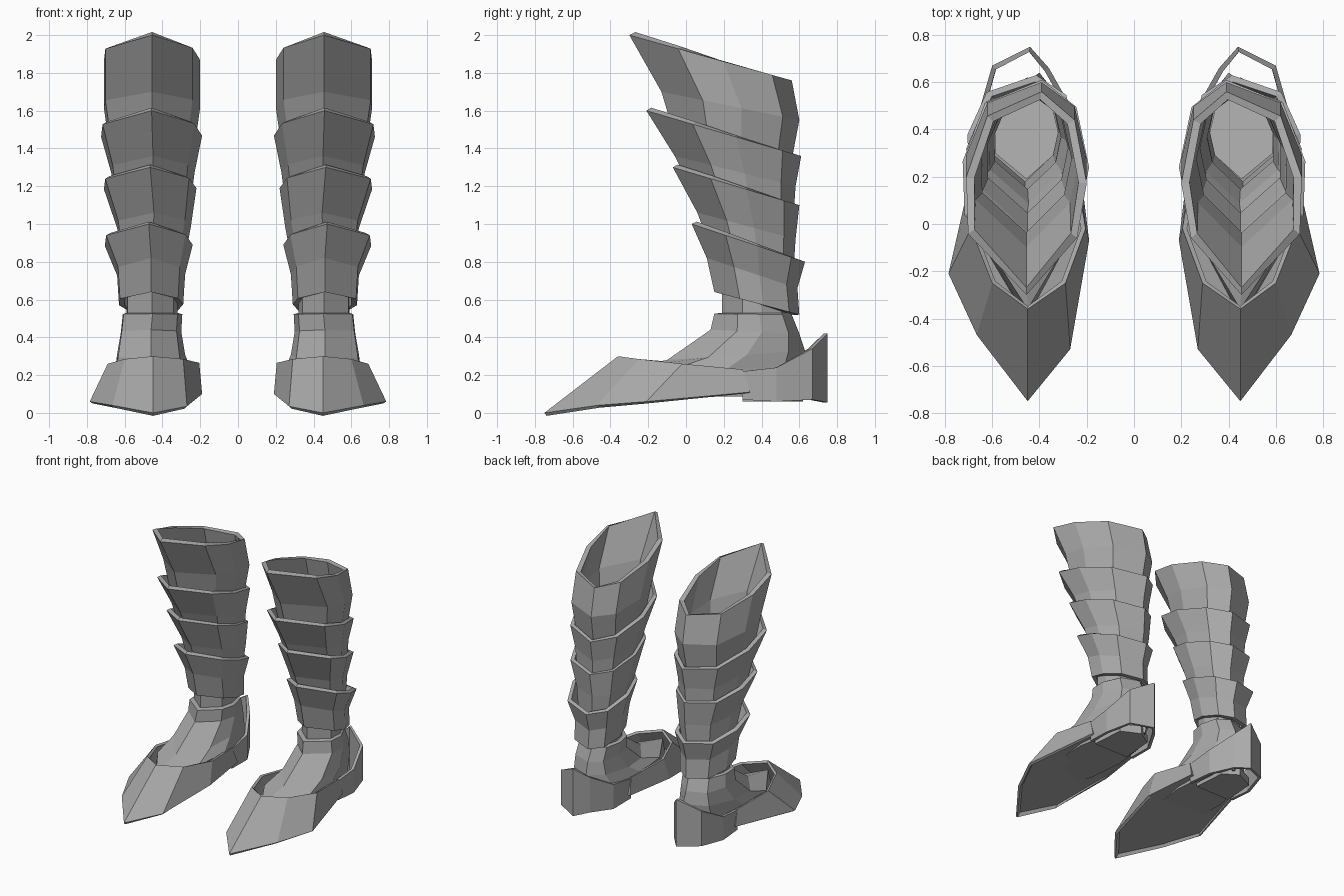
import bpy, bmesh
from mathutils import Vector

cube = bpy.data.objects.get("Cube")
if cube:
    bpy.data.objects.remove(cube, do_unlink=True)

steel = bpy.data.materials.new("grey steel")
steel.use_nodes = True
GREY = (0.4, 0.4, 0.4, 1)
steel.diffuse_color = GREY
steel.node_tree.nodes["Principled BSDF"].inputs["Base Color"].default_value = GREY

# Eight-sided plan: across (-1..1) and front-to-back (0..1), starting at the shin ridge
PLAN = [(0, 0), (0.97, 0.3), (1, 0.58), (0.65, 0.88),
        (-0.25, 1), (-0.8, 0.86), (-1, 0.55), (-0.84, 0.28)]


def ring(x0, x1, y_front, y_back, z_front, z_back):
    """Tilted loop between the given inner/outer, front/back limits."""
    mid, half = (x0 + x1) / 2, (x1 - x0) / 2
    return [Vector((mid + u * half, y_front + v * (y_back - y_front),
                    z_front + v * (z_back - z_front))) for u, v in PLAN]


def loft(name, rings, closed=True, bottom=False, top=False, thickness=0):
    """Skin rings listed bottom to top, then mirror to make the pair."""
    bm = bmesh.new()
    loops = [[bm.verts.new(p) for p in r] for r in rings]
    n = len(loops[0])
    for low, high in zip(loops, loops[1:]):
        for i in range(n if closed else n - 1):
            j = (i + 1) % n
            bm.faces.new((low[i], low[j], high[j], high[i]))
    if bottom:
        bm.faces.new(loops[0][::-1])
    if top:
        bm.faces.new(loops[-1])
    mesh = bpy.data.meshes.new(name)
    bm.to_mesh(mesh)
    bm.free()
    mesh.materials.append(steel)
    obj = bpy.data.objects.new(name, mesh)
    bpy.context.collection.objects.link(obj)
    if thickness:
        solid = obj.modifiers.new("thickness", "SOLIDIFY")
        solid.thickness = thickness
        solid.offset = -1
    obj.modifiers.new("pair", "MIRROR").use_mirror_merge = False
    return obj


# Overlapping shin bands, each flaring upward and tilted down to the back
loft("shin_band_top", [
    ring(0.23, 0.68, -0.07, 0.56, 1.50, 1.34),
    ring(0.20, 0.71, -0.13, 0.60, 1.70, 1.55),
    ring(0.20, 0.71, -0.30, 0.56, 2.00, 1.76)], thickness=0.035)
loft("shin_band_upper", [
    ring(0.25, 0.65, 0.02, 0.57, 1.20, 1.05),
    ring(0.23, 0.67, -0.06, 0.58, 1.36, 1.20),
    ring(0.19, 0.725, -0.21, 0.61, 1.60, 1.36)], thickness=0.03)
loft("shin_band_middle", [
    ring(0.28, 0.62, 0.12, 0.57, 0.90, 0.76),
    ring(0.25, 0.64, 0.06, 0.58, 1.06, 0.92),
    ring(0.22, 0.71, -0.07, 0.60, 1.30, 1.10)], thickness=0.03)
loft("shin_band_lower", [
    ring(0.29, 0.63, 0.15, 0.60, 0.64, 0.52),
    ring(0.28, 0.64, 0.11, 0.59, 0.82, 0.66),
    ring(0.24, 0.705, 0.03, 0.63, 1.00, 0.80)], thickness=0.03)

# Ankle and instep
loft("ankle", [
    ring(0.27, 0.64, -0.40, 0.61, 0.08, 0.09),
    ring(0.25, 0.65, -0.36, 0.64, 0.23, 0.24),
    ring(0.28, 0.64, -0.10, 0.63, 0.28, 0.33),
    ring(0.30, 0.62, 0.13, 0.60, 0.44, 0.42),
    ring(0.295, 0.61, 0.15, 0.56, 0.525, 0.52),
    ring(0.32, 0.59, 0.19, 0.55, 0.53, 0.53),
    ring(0.32, 0.59, 0.19, 0.55, 0.68, 0.60)], bottom=True, top=True)

# Pointed toe shell, open at the back
hem = [(0.24, 0.34, 0.11), (0.19, -0.07, 0.10), (0.27, -0.53, 0.035),
       (0.45, -0.75, 0.0), (0.665, -0.47, 0.04), (0.785, -0.21, 0.06),
       (0.66, 0.34, 0.11)]
brim = [(0.26, 0.30, 0.23), (0.205, -0.02, 0.265), (0.29, -0.25, 0.285),
        (0.45, -0.36, 0.30), (0.60, -0.25, 0.285), (0.69, -0.02, 0.26),
        (0.65, 0.30, 0.23)]
loft("toe_shell", [[Vector(p) for p in hem], [Vector(p) for p in brim]],
     closed=False, thickness=0.02)

# Sole plate set inside the toe shell
centre = Vector((0.46, -0.1, 0.07))
sole = [centre + (Vector(p) - centre) * 0.93 for p in hem]
loft("sole", [[p + Vector((0, 0, h)) for p in sole] for h in (0.005, 0.02)],
     bottom=True, top=True)

# Heel block
heel = [(0.32, 0.30), (0.61, 0.30), (0.59, 0.55), (0.45, 0.62), (0.34, 0.55)]
loft("heel", [[Vector((x, y, z)) for x, y in heel] for z in (0.06, 0.12)],
     bottom=True, top=True)

# Heel guard standing clear of the ankle
guard_low = [(0.65, 0.30, 0.07), (0.655, 0.48, 0.06), (0.60, 0.67, 0.07),
             (0.44, 0.75, 0.055), (0.36, 0.66, 0.07), (0.27, 0.50, 0.06),
             (0.26, 0.30, 0.07)]
guard_top = [0.22, 0.24, 0.34, 0.42, 0.34, 0.25, 0.22]
loft("heel_guard", [[Vector(p) for p in guard_low],
                    [Vector((p[0], p[1], z)) for p, z in zip(guard_low, guard_top)]],
     closed=False, thickness=0.022)
